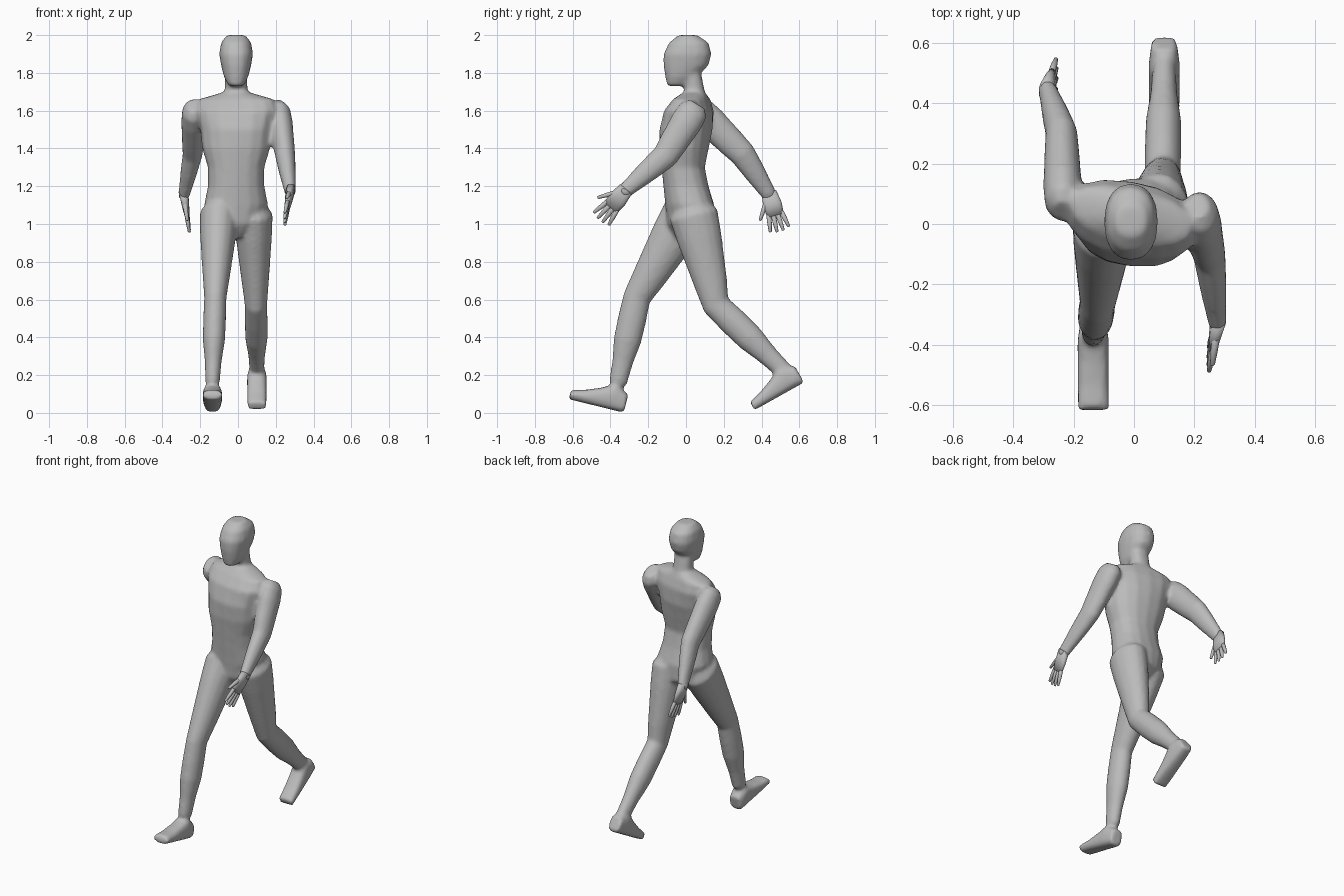
import bpy
import bmesh
import math
from mathutils import Vector

default_cube = bpy.data.objects.get("Cube")
if default_cube:
    bpy.data.objects.remove(default_cube)

skin = bpy.data.materials.new("plain grey")
skin.use_nodes = True
grey = (0.5, 0.5, 0.5, 1)
skin.diffuse_color = grey
skin.node_tree.nodes["Principled BSDF"].inputs["Base Color"].default_value = grey

SIDEWAYS = Vector((1, 0, 0))


def loft(bm, sections, power=1.0, twist=None):
    """Skin a closed tube over sections of (centre, half width, reach to the front edge)."""
    sides = 16
    rings = []
    for centre, half_width, reach in sections:
        ring = []
        for i in range(sides):
            angle = math.tau * i / sides
            c, s = math.cos(angle), math.sin(angle)
            across = half_width * math.copysign(abs(c) ** power, c)
            point = centre + SIDEWAYS * across + reach * math.copysign(abs(s) ** power, s)
            if twist:
                point.y += across * twist(centre.z)
            ring.append(bm.verts.new(point))
        rings.append(ring)
    faces = [bm.faces.new(rings[0]), bm.faces.new(rings[-1])]
    for low, high in zip(rings, rings[1:]):
        for i in range(sides):
            j = (i + 1) % sides
            faces.append(bm.faces.new((low[i], low[j], high[j], high[i])))
    bmesh.ops.recalc_face_normals(bm, faces=faces)


def stack(bm, rows, twist=None):
    """Loft level slices given as (height, half width, front, back)."""
    sections = []
    for z, half_width, front, back in rows:
        centre = Vector((-0.01, (front + back) / 2, z))
        sections.append((centre, half_width, Vector((0, (front - back) / 2, 0))))
    loft(bm, sections, power=0.87, twist=twist)


def limb(bm, joints, radii, flatness):
    """Loft along a jointed path with evenly spaced radii and domed ends."""
    joints = [Vector(j) for j in joints]
    steps = (len(radii) - 1) // (len(joints) - 1)
    path = [a.lerp(b, i / steps) for a, b in zip(joints, joints[1:]) for i in range(steps)]
    path.append(joints[-1])
    sections = []
    for i, (point, radius) in enumerate(zip(path, radii)):
        along = (path[min(i + 1, len(path) - 1)] - path[max(i - 1, 0)]).normalized()
        front = along.cross(SIDEWAYS).normalized()
        sections.append((point, radius * flatness, front * radius))
        if i in (0, len(path) - 1):
            outward = -along if i == 0 else along
            dome = (point + outward * radius / 2, radius * flatness * 0.6, front * radius * 0.6)
            sections.insert(0 if i == 0 else len(sections), dome)
    loft(bm, sections)


def foot(bm, x, heel_y, heel_z, pitch):
    """Wedge foot from heel to toe, lying on a sole tilted by the pitch."""
    heel = Vector((x, heel_y, heel_z))
    angle = math.radians(pitch)
    along = Vector((0, -math.cos(angle), math.sin(angle)))
    up = Vector((0, math.sin(angle), math.cos(angle)))
    sections = []
    for i, height in enumerate((0.1, 0.14, 0.1, 0.07, 0.05)):
        half_width = 0.042 if i == 0 else 0.052
        sections.append((heel + along * 0.075 * i + up * height / 2, half_width, up * height / 2))
    loft(bm, sections, power=0.7)


def finish(bm, name):
    mesh = bpy.data.meshes.new(name)
    bm.to_mesh(mesh)
    bm.free()
    mesh.materials.append(skin)
    for face in mesh.polygons:
        face.use_smooth = True
    obj = bpy.data.objects.new(name, mesh)
    bpy.context.collection.objects.link(obj)
    return obj


def hand(name, wrist, direction):
    """Flat palm with four spread fingers and a thumb on the front edge."""
    bm = bmesh.new()
    along = Vector(direction).normalized()
    front = along.cross(SIDEWAYS).normalized()

    def spot(forward, sideways):
        return Vector(wrist) + along * forward + front * sideways

    palm = ((-0.02, 0.04, 0.026), (0.05, 0.05, 0.02), (0.11, 0.045, 0.014))
    loft(bm, [(spot(d, 0), thick, front * wide) for d, wide, thick in palm], power=0.85)
    taper = (0.013, 0.012, 0.008)
    for k in (-1.5, -0.5, 0.5, 1.5):
        limb(bm, [spot(0.1, k * 0.023), spot(0.2 - 0.01 * abs(k), k * 0.034)], taper, 0.9)
    limb(bm, [spot(0.03, 0.03), spot(0.11, 0.085)], taper, 1)
    finish(bm, name)


def body_twist(z):
    """Hips turn one way and the shoulders the other; the neck is straight."""
    return 0.1 - 0.26 * (z - 1) / 0.6 if z < 1.68 else 0


body = bmesh.new()

# Torso and neck, from the crotch up
stack(body, [
    (0.93, 0.04, -0.06, 0.08),
    (1, 0.13, -0.1, 0.15),
    (1.1, 0.17, -0.11, 0.15),
    (1.2, 0.15, -0.12, 0.12),
    (1.3, 0.15, -0.13, 0.1),
    (1.4, 0.18, -0.14, 0.12),
    (1.5, 0.19, -0.14, 0.14),
    (1.6, 0.22, -0.11, 0.14),
    (1.66, 0.2, -0.06, 0.12),
    (1.7, 0.06, -0.01, 0.1),
    (1.8, 0.06, -0.02, 0.08),
], twist=body_twist)

# Head, from the chin to the crown
stack(body, [
    (1.73, 0.04, -0.1, 0),
    (1.78, 0.065, -0.11, 0.06),
    (1.84, 0.08, -0.12, 0.12),
    (1.9, 0.09, -0.12, 0.135),
    (1.96, 0.08, -0.09, 0.12),
    (2, 0.05, -0.04, 0.06),
])

# Legs in mid stride: hip, knee, ankle
leg_radii = (0.13, 0.12, 0.105, 0.09, 0.074, 0.076, 0.074, 0.056, 0.048)
limb(body, [(-0.1, 0, 1.05), (-0.12, -0.26, 0.61), (-0.135, -0.36, 0.16)], leg_radii, 0.8)
limb(body, [(0.08, 0.04, 1.05), (0.095, 0.16, 0.57), (0.1, 0.52, 0.22)], leg_radii, 0.8)
foot(body, -0.135, -0.33, 0, 14)
foot(body, 0.1, 0.625, 0.16, -29)

# Swinging arms: shoulder, elbow, wrist
arm_radii = (0.08, 0.085, 0.08, 0.076, 0.07, 0.064, 0.057, 0.048, 0.04)
left_wrist = (0.276, -0.33, 1.17)
right_wrist = (-0.286, 0.444, 1.15)
limb(body, [(0.217, 0.04, 1.6), (0.25, -0.11, 1.36), left_wrist], arm_radii, 0.76)
limb(body, [(-0.235, 0.07, 1.6), (-0.24, 0.3, 1.37), right_wrist], arm_radii, 0.76)

# Fuse the limbs into one continuous skin
figure = finish(body, "body")
fuse = figure.modifiers.new("fuse", "REMESH")
fuse.mode = "VOXEL"
fuse.voxel_size = 0.012
fuse.use_smooth_shade = True
soften = figure.modifiers.new("soften", "SMOOTH")
soften.iterations = 5

# Hands
hand("left_hand", left_wrist, (-0.15, -0.64, -0.77))
hand("right_hand", right_wrist, (0.15, 0.28, -0.96))
